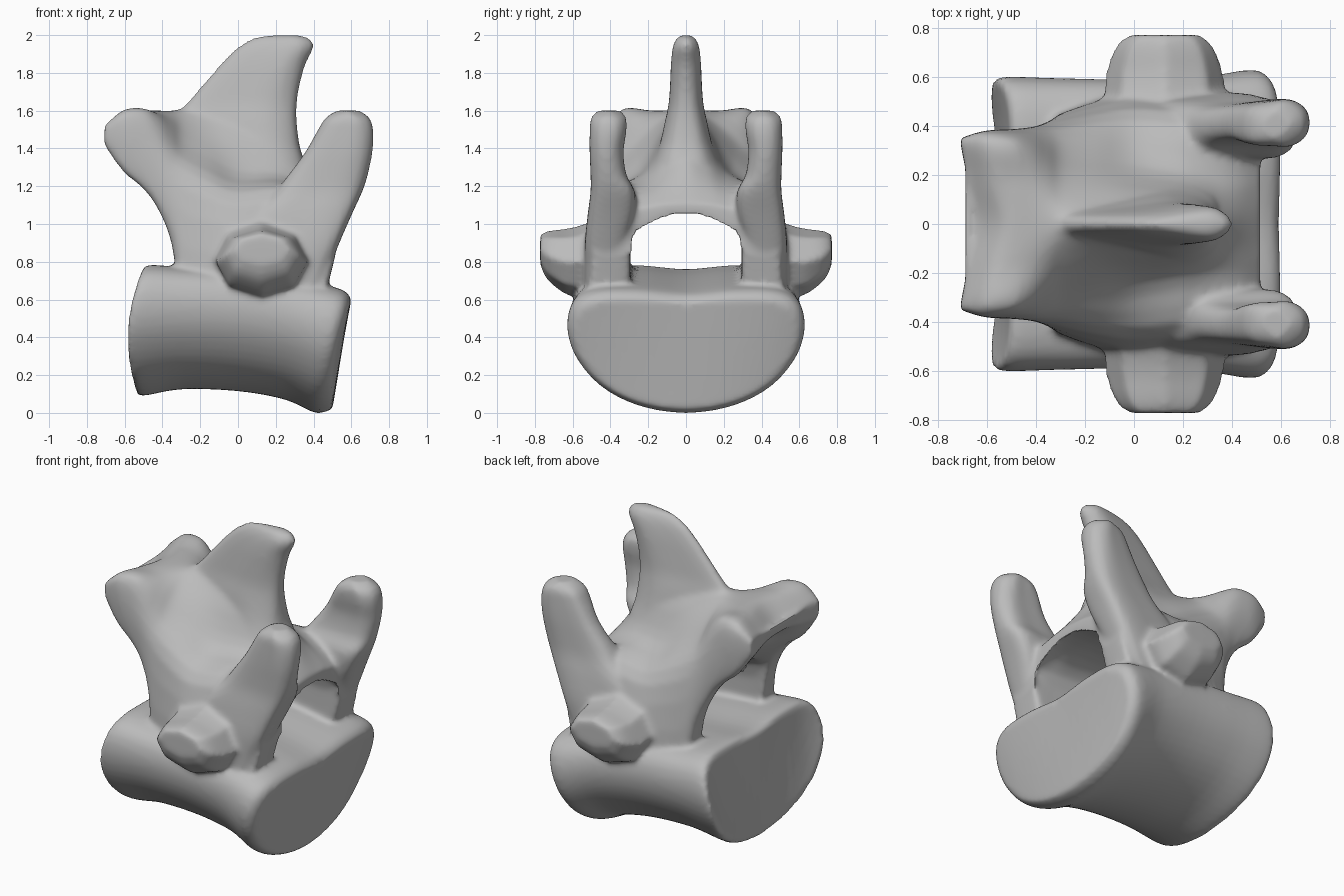
import bpy, bmesh, math
from mathutils import Vector

cube = bpy.data.objects.get("Cube")
if cube:
    bpy.data.objects.remove(cube, do_unlink=True)

bone = bpy.data.materials.new("bone grey")
bone.use_nodes = True
GREY = (0.5, 0.5, 0.5, 1)
bone.diffuse_color = GREY
bone.node_tree.nodes["Principled BSDF"].inputs["Base Color"].default_value = GREY
parts = []


def curve_through(points, closed, steps=4):
    """Smooth curve through the points."""
    n = len(points)
    pick = (lambda i: points[i % n]) if closed else (lambda i: points[max(0, min(n - 1, i))])
    out = []
    for i in range(n if closed else n - 1):
        a, b, c, d = (pick(i + k) for k in (-1, 0, 1, 2))
        for s in range(steps):
            t = s / steps
            out.append(b + (c - a) * (t / 2) + (a * 2 - b * 5 + c * 4 - d) * (t * t / 2)
                       + (b * 3 - a - c * 3 + d) * (t ** 3 / 2))
    if not closed:
        out.append(points[-1])
    return out


def loft(name, rings, round_rings=True):
    """Closed solid skinned over a row of rings."""
    rings = [[Vector(p) for p in r] for r in rings]
    if round_rings:
        rings = [curve_through(r, True) for r in rings]
    columns = [curve_through(list(c), False) for c in zip(*rings)]
    bm = bmesh.new()
    rows = [[bm.verts.new(p) for p in row] for row in zip(*columns)]
    n = len(rows[0])
    for low, high in zip(rows, rows[1:]):
        for i in range(n):
            j = (i + 1) % n
            bm.faces.new((low[i], low[j], high[j], high[i]))
    bm.faces.new(rows[0][::-1])
    bm.faces.new(rows[-1])
    bmesh.ops.triangulate(bm, faces=bm.faces[:])
    bmesh.ops.recalc_face_normals(bm, faces=bm.faces[:])
    mesh = bpy.data.meshes.new(name)
    bm.to_mesh(mesh)
    bm.free()
    ob = bpy.data.objects.new(name, mesh)
    bpy.context.collection.objects.link(ob)
    parts.append(ob)


def mirrored(half):
    """Complete a half ring that starts and ends on the middle plane."""
    return half + [(x, -y, z) for x, y, z in half[-2:0:-1]]


# Drum-shaped body: x at base, lean, bulge, bottom, top, half width
SECTION = [(0, 0), (.4, .06), (.72, .22), (.93, .46), (1, .7),
           (.94, .9), (.75, .99), (.4, 1), (0, .97)]
body = [(-.54, .03, -.06, .13, .74, .57), (-.51, .03, -.06, .09, .78, .60),
        (-.3, 0, 0, .125, .77, .595), (0, 0, 0, .115, .75, .59),
        (.25, .03, 0, .07, .71, .60), (.41, .13, -.02, 0, .655, .63),
        (.5, .10, -.035, .02, .60, .59)]
loft("body", [mirrored([(x + lean * t + 4 * bulge * t * (1 - t), w * y, low + (top - low) * t)
                        for y, t in SECTION]) for x, lean, bulge, low, top, w in body])

# Arch over the canal: x, crest height, three outer points (y, z),
# leg outer side, leg foot, leg inner side, canal height
arch = [(-.71, 1.50, .17, 1.51, .33, 1.52, .35, 1.48, .34, 1.42, .29, 1.43),
        (-.61, 1.58, .18, 1.59, .34, 1.60, .38, 1.50, .36, 1.29, .28, 1.37),
        (-.50, 1.60, .18, 1.60, .34, 1.60, .385, 1.42, .37, 1.2, .28, 1.3),
        (-.42, 1.60, .16, 1.59, .32, 1.55, .39, 1.35, .38, 1.09, .29, 1.22),
        (-.35, 1.60, .14, 1.57, .29, 1.48, .40, 1.27, .41, .92, .3, 1.16),
        (-.29, 1.61, .12, 1.55, .27, 1.42, .42, 1.20, .45, .6, .31, 1.13),
        (-.15, 1.62, .11, 1.52, .255, 1.35, .45, 1.14, .50, .6, .31, 1.1),
        (0, 1.62, .11, 1.50, .24, 1.28, .47, 1.10, .54, .6, .31, 1.09),
        (.2, 1.58, .10, 1.48, .21, 1.27, .45, 1.13, .53, .6, .31, 1.08),
        (.34, 1.36, .10, 1.30, .20, 1.22, .40, 1.12, .52, .6, .31, 1.07),
        (.44, 1.21, .10, 1.19, .20, 1.16, .39, 1.08, .52, .62, .31, 1.07),
        (.515, 1.11, .10, 1.105, .20, 1.09, .39, 1.03, .49, .85, .31, 1.065)]
rings = []
for x, crest, ya, za, yb, zb, yc, zc, outer, foot, inner, canal in arch:
    half = [(0, crest), (ya, za), (yb, zb), (yc, zc), (outer, foot), (inner, foot),
            (.88 * inner, max(canal - .1, foot)), (0, canal)]
    notch = .18 if x < -.6 else 0
    rings.append(mirrored([(x + notch * max(0, .34 - y), y, z) for y, z in half]))
loft("arch", rings)

# Upright spine: height, back, front, half thickness
spine = [(1.1, -.4, .36, .25), (1.3, -.38, .355, .18), (1.42, -.36, .325, .14),
         (1.55, -.35, .31, .11), (1.64, -.27, .312, .092), (1.74, -.185, .328, .085),
         (1.85, -.09, .36, .08), (1.93, -.01, .40, .072), (1.975, .06, .39, .055),
         (2.0, .12, .34, .03)]
loft("spine", [mirrored([(a, 0, z), (a + .04, .4 * t, z), (a + .4 * (b - a), .75 * t, z),
                         (a + .75 * (b - a), t, z), (b - .03, .65 * t, z), (b, 0, z)])
               for z, a, b, t in spine])

# Paired horns, rising from the canal walls: height, back, front, inner side, outer side
horn = [(.55, 0, .42, .31, .53), (.75, 0, .47, .315, .53), (.9, .02, .53, .31, .53),
        (1.05, .1, .595, .275, .515), (1.17, .22, .65, .275, .50), (1.26, .29, .68, .32, .50),
        (1.38, .375, .705, .335, .505), (1.49, .435, .71, .32, .505),
        (1.56, .475, .69, .32, .50), (1.60, .53, .64, .345, .47)]

# Side stubs: distance out, centre height, half length, half height
stub = [(.40, .82, .27, .25), (.53, .81, .25, .195), (.62, .80, .24, .18),
        (.7, .82, .215, .15), (.745, .84, .185, .12), (.772, .865, .145, .08)]


def horn_ring(z, a, b, inner, outer, s):
    m = (a + b) / 2
    return [(a, s * (inner + .02), z), (a, s * (outer - .04), z), (m, s * outer, z),
            (b - .06, s * outer, z), (b, s * (outer - .05), z),
            (b, s * (inner + .05), z), (b - .06, s * inner, z), (m, s * inner, z)]


for label, s in (("left", 1), ("right", -1)):
    loft(label + "_horn", [horn_ring(*r, s) for r in horn])
    loft(label + "_stub", [[(.125 + rx * math.cos(k * math.pi / 4), s * y,
                             zc + rz * math.sin(k * math.pi / 4)) for k in range(8)]
                           for y, zc, rx, rz in stub], round_rings=False)

# Fuse the parts into one softly blended bone
bpy.ops.object.select_all(action="DESELECT")
for ob in parts:
    ob.select_set(True)
vertebra = parts[0]
bpy.context.view_layer.objects.active = vertebra
bpy.ops.object.join()
vertebra.name = "vertebra"
fuse = vertebra.modifiers.new("fuse", "REMESH")
fuse.mode = "VOXEL"
fuse.voxel_size = .016
soften = vertebra.modifiers.new("soften", "SMOOTH")
soften.factor = .5
soften.iterations = 8
for name in ("fuse", "soften"):
    bpy.ops.object.modifier_apply(modifier=name)
vertebra.data.materials.clear()
vertebra.data.materials.append(bone)
bpy.ops.object.shade_smooth_by_angle(angle=math.radians(40))
